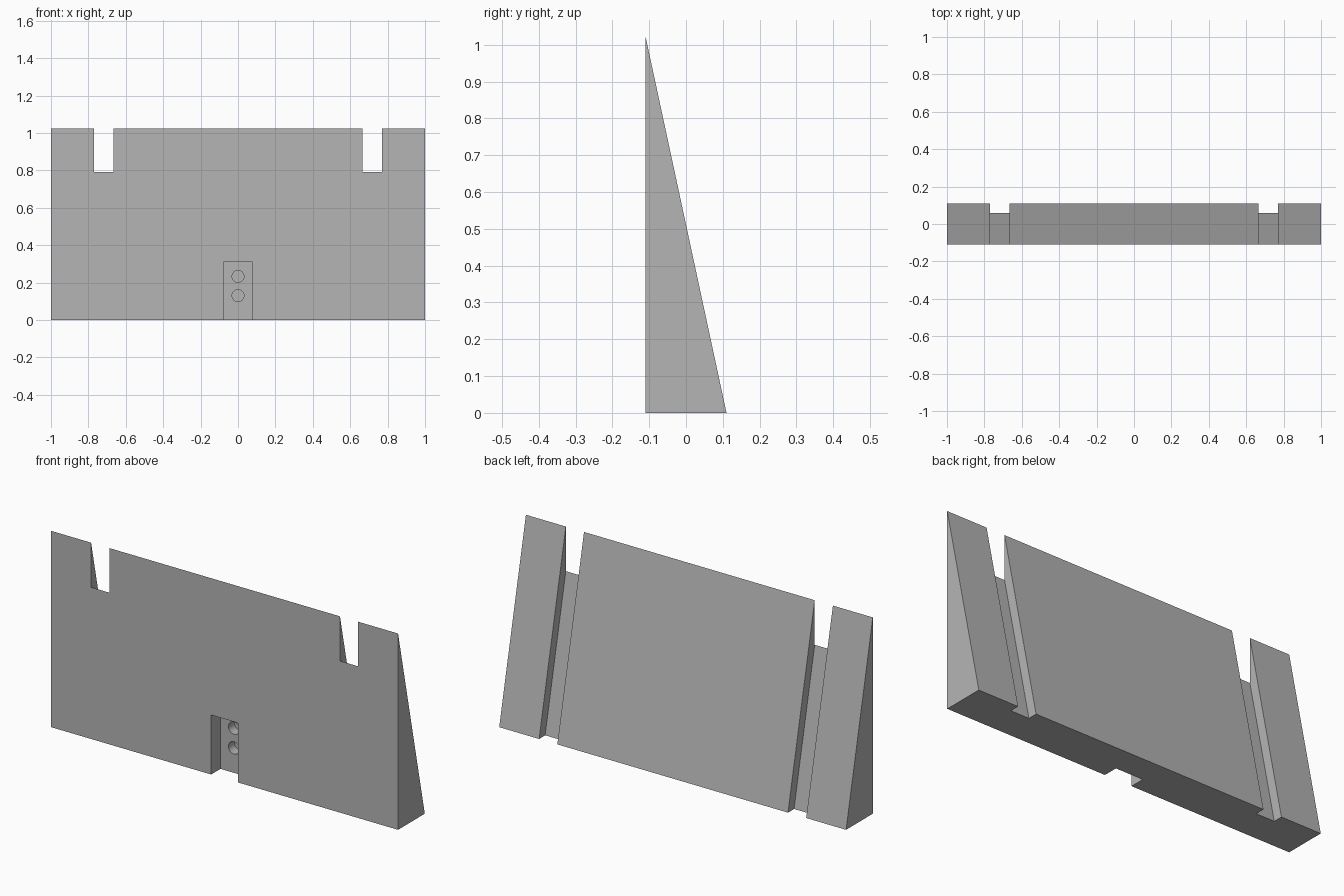
import bpy
import bmesh
import math

cube = bpy.data.objects.get("Cube")
if cube:
    bpy.data.objects.remove(cube, do_unlink=True)

HEIGHT, HALF_DEPTH = 1.023, 0.11
SLOPE = 2 * HALF_DEPTH / HEIGHT
SLOT_CUT = 0.05        # slot depth measured along y
RECESS_DEPTH = 0.077

grey = bpy.data.materials.new("plain grey")
grey.use_nodes = True
colour = (0.46, 0.46, 0.46, 1)
grey.diffuse_color = colour
grey.node_tree.nodes["Principled BSDF"].inputs["Base Color"].default_value = colour


def extrude_profile(name, profile, x0, x1):
    """Extrude a (y, z) profile along x."""
    bm = bmesh.new()
    face = bm.faces.new([bm.verts.new((x0, y, z)) for y, z in profile])
    moved = bmesh.ops.extrude_face_region(bm, geom=[face])["geom"]
    verts = [v for v in moved if isinstance(v, bmesh.types.BMVert)]
    bmesh.ops.translate(bm, verts=verts, vec=(x1 - x0, 0, 0))
    bmesh.ops.recalc_face_normals(bm, faces=bm.faces)
    mesh = bpy.data.meshes.new(name)
    bm.to_mesh(mesh)
    bm.free()
    mesh.materials.append(grey)
    obj = bpy.data.objects.new(name, mesh)
    bpy.context.collection.objects.link(obj)
    return obj


def cut(body, cutter):
    """Subtract the cutter and discard it."""
    mod = body.modifiers.new(cutter.name, 'BOOLEAN')
    mod.operation, mod.solver, mod.object = 'DIFFERENCE', 'EXACT', cutter
    bpy.context.view_layer.objects.active = body
    bpy.ops.object.modifier_apply(modifier=mod.name)
    bpy.data.objects.remove(cutter, do_unlink=True)


# Wedge with upright front and sloping back
wedge = extrude_profile("wedge_panel", [(-HALF_DEPTH, 0), (HALF_DEPTH, 0),
                                        (-HALF_DEPTH, HEIGHT)], -1, 1)

# Slots along the slope, breaking through near the top edge
low, high = -0.1, 1.2
floor = [(HALF_DEPTH - SLOT_CUT - SLOPE * z, z) for z in (low, high)]
slot = floor + [(0.4, high), (0.4, low)]
for side in (-1, 1):
    cut(wedge, extrude_profile("slot_cutter", slot, side * 0.665, side * 0.77))

# Recess at the bottom of the front
back = RECESS_DEPTH - HALF_DEPTH
cut(wedge, extrude_profile("recess_cutter", [(-0.3, -0.1), (back, -0.1),
                                             (back, 0.31), (-0.3, 0.31)], -0.078, 0.078))

# Two round blind holes in the recess
for z in (0.13, 0.233):
    bpy.ops.mesh.primitive_cylinder_add(vertices=32, radius=0.032, depth=0.1,
                                        location=(0, back, z),
                                        rotation=(math.pi / 2, 0, 0))
    hole = bpy.context.object
    hole.name = "hole_cutter"
    hole.data.materials.append(grey)
    cut(wedge, hole)

bpy.ops.object.select_all(action='DESELECT')
wedge.select_set(True)
bpy.context.view_layer.objects.active = wedge
bpy.ops.object.shade_smooth_by_angle(angle=math.radians(30))
